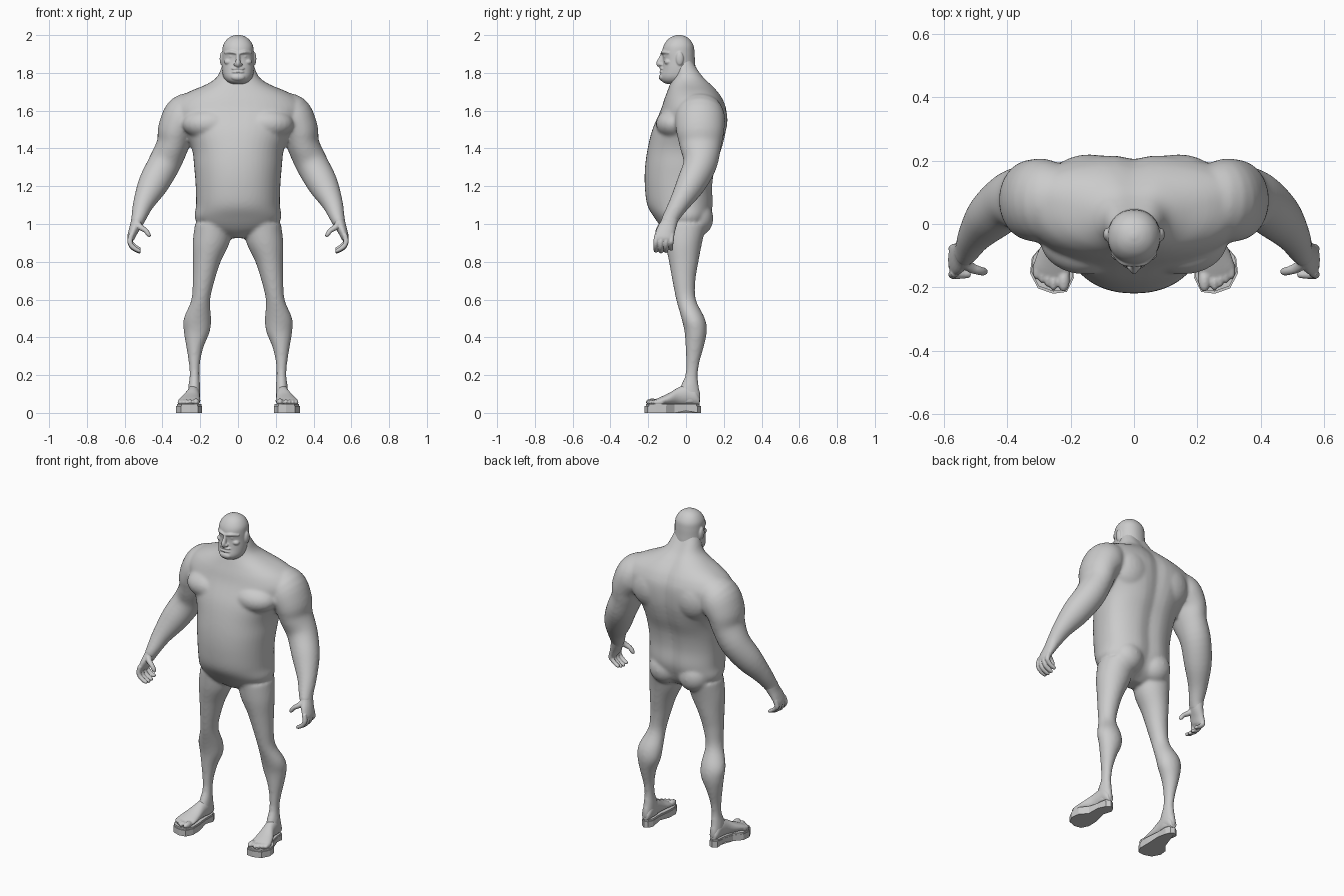
import bpy, bmesh, math
from mathutils import Vector

skin = bpy.data.materials.new("plain_grey")
skin.diffuse_color = (0.6, 0.6, 0.6, 1)
SIDES = (1, -1)


def loft(bm, rings):
    """Skin a list of equal point rings and cap both ends."""
    rows = [[bm.verts.new(p) for p in r] for r in rings]
    n = len(rows[0])
    for a, b in zip(rows, rows[1:]):
        for i in range(n):
            j = (i + 1) % n
            bm.faces.new((a[i], a[j], b[j], b[i]))
    bm.faces.new(rows[0][::-1])
    bm.faces.new(rows[-1])


def smooth_rows(rows, steps=4):
    """Catmull-Rom interpolation between rows of numbers."""
    out = []
    for i in range(len(rows) - 1):
        p0, p1, p2 = rows[max(i - 1, 0)], rows[i], rows[i + 1]
        p3 = rows[min(i + 2, len(rows) - 1)]
        for k in range(steps):
            t = k / steps
            out.append([0.5 * (2 * b + (c - a) * t + (2 * a - 5 * b + 4 * c - d) * t * t
                               + (3 * b - a - 3 * c + d) * t ** 3)
                        for a, b, c, d in zip(p0, p1, p2, p3)])
    return out + [list(rows[-1])]


def stack(bm, rows, groove=0.0, power=1.0, n=48):
    """Horizontal sections: z, x centre, half width, front y, back y, widest y."""
    rings = []
    for z, xc, hw, yf, yb, yc in smooth_rows(rows):
        ring = []
        for i in range(n):
            a = 2 * math.pi * i / n
            c, s = math.cos(a), math.sin(a)
            x = hw * math.copysign(abs(c) ** power, c)
            y = (yb - yc if s > 0 else yc - yf) * math.copysign(abs(s) ** power, s)
            if s > 0:
                y -= groove * math.exp(-(x / 0.045) ** 2)
            ring.append((xc + x, yc + y, z))
        rings.append(ring)
    loft(bm, rings)


def tube(bm, rows, sx=1, n=20):
    """Limb along a path: x, y, z, radius front-back, radius sideways."""
    pts = smooth_rows(rows)
    rings = []
    for i, (x, y, z, ru, rv) in enumerate(pts):
        d = Vector(pts[min(i + 1, len(pts) - 1)][:3]) - Vector(pts[max(i - 1, 0)][:3])
        d.normalize()
        u = (Vector((0, 1, 0)) - d * d.y).normalized()
        v = d.cross(u)
        ring = []
        for k in range(n):
            a = 2 * math.pi * k / n
            p = Vector((x, y, z)) + u * ru * math.cos(a) + v * rv * math.sin(a)
            ring.append((p.x * sx, p.y, p.z))
        rings.append(ring)
    loft(bm, rings)


def ball(bm, c, r):
    made = bmesh.ops.create_uvsphere(bm, u_segments=24, v_segments=14, radius=1)
    for v in made["verts"]:
        v.co = [c[i] + v.co[i] * r[i] for i in range(3)]


def finish(name, bm, voxel=0, relax=0):
    bmesh.ops.recalc_face_normals(bm, faces=bm.faces)
    me = bpy.data.meshes.new(name)
    bm.to_mesh(me)
    bm.free()
    me.materials.append(skin)
    ob = bpy.data.objects.new(name, me)
    bpy.context.collection.objects.link(ob)
    if voxel:  # fuse overlapping shapes into one soft skin
        m = ob.modifiers.new("fuse", "REMESH")
        m.mode, m.voxel_size, m.use_smooth_shade = "VOXEL", voxel, True
        s = ob.modifiers.new("relax", "SMOOTH")
        s.factor, s.iterations = 0.5, relax
    return ob


# Body: torso, neck, arms and legs fused together
bm = bmesh.new()
stack(bm, [
    (0.925, 0, 0.04, -0.06, 0.04, 0), (0.97, 0, 0.18, -0.118, 0.10, 0),
    (1.03, 0, 0.228, -0.165, 0.13, 0), (1.10, 0, 0.222, -0.205, 0.148, 0),
    (1.20, 0, 0.224, -0.218, 0.145, 0), (1.30, 0, 0.232, -0.217, 0.16, 0.01),
    (1.40, 0, 0.245, -0.203, 0.195, 0.03), (1.50, 0, 0.295, -0.178, 0.217, 0.06),
    (1.60, 0, 0.355, -0.135, 0.218, 0.08), (1.66, 0, 0.325, -0.115, 0.198, 0.08),
    (1.70, 0, 0.26, -0.1, 0.172, 0.07), (1.74, 0, 0.165, -0.085, 0.137, 0.04),
    (1.78, 0, 0.11, -0.07, 0.1, 0.01), (1.84, 0, 0.085, -0.06, 0.06, -0.01),
    (1.88, 0, 0.07, -0.06, 0.04, -0.02)], groove=0.016, power=0.9)
for sx in SIDES:
    ball(bm, (sx * 0.15, -0.055, 1.53), (0.145, 0.105, 0.085))      # chest
    ball(bm, (sx * 0.10, 0.06, 1.03), (0.095, 0.085, 0.095))        # buttock
    ball(bm, (sx * 0.14, 0.13, 1.55), (0.13, 0.09, 0.13))           # shoulder blade
    tube(bm, [(0.20, 0.08, 1.61, 0.10, 0.09), (0.275, 0.075, 1.575, 0.13, 0.115),
              (0.325, 0.075, 1.50, 0.128, 0.10), (0.345, 0.077, 1.42, 0.112, 0.086),
              (0.39, 0.075, 1.32, 0.09, 0.086), (0.45, 0.025, 1.21, 0.077, 0.08),
              (0.50, -0.035, 1.11, 0.055, 0.056), (0.525, -0.08, 1.035, 0.044, 0.04),
              (0.54, -0.095, 0.995, 0.045, 0.032)], sx, 32)
    legs = [(1.0, 0.03, 0.228, -0.12, 0.11), (0.9, 0.045, 0.24, -0.11, 0.085),
            (0.8, 0.092, 0.239, -0.09, 0.066), (0.7, 0.124, 0.24, -0.072, 0.05),
            (0.6, 0.147, 0.247, -0.052, 0.052), (0.5, 0.143, 0.287, -0.024, 0.1),
            (0.43, 0.149, 0.287, -0.008, 0.11), (0.35, 0.182, 0.274, -0.002, 0.094),
            (0.27, 0.2, 0.261, 0, 0.072), (0.2, 0.204, 0.256, -0.004, 0.062),
            (0.14, 0.2, 0.263, -0.03, 0.068), (0.09, 0.2, 0.266, -0.05, 0.078),
            (0.05, 0.203, 0.262, -0.05, 0.076)]
    stack(bm, [(z, sx * (a + b) / 2, (b - a) / 2, f, k, (f + k) / 2)
               for z, a, b, f, k in legs], n=32)
finish("body", bm, 0.009, 8)

# Head: skull, jaw and facial features
bm = bmesh.new()
stack(bm, [
    (1.742, 0, 0.035, -0.105, -0.01, -0.06), (1.755, 0, 0.06, -0.128, 0.02, -0.05),
    (1.78, 0, 0.078, -0.137, 0.045, -0.04), (1.82, 0, 0.084, -0.128, 0.05, -0.04),
    (1.87, 0, 0.084, -0.122, 0.047, -0.04), (1.91, 0, 0.083, -0.126, 0.045, -0.04),
    (1.945, 0, 0.079, -0.118, 0.04, -0.04), (1.975, 0, 0.061, -0.098, 0.022, -0.038),
    (1.993, 0, 0.036, -0.072, -0.002, -0.037), (2.001, 0, 0.008, -0.045, -0.03, -0.037)],
    power=0.94)
tube(bm, [(0, -0.12, 1.905, 0.012, 0.009), (0, -0.131, 1.875, 0.014, 0.011),
          (0, -0.14, 1.85, 0.018, 0.014), (0, -0.132, 1.837, 0.012, 0.012)])  # nose
ball(bm, (0, -0.124, 1.777), (0.038, 0.02, 0.02))                   # chin
ball(bm, (0, -0.125, 1.823), (0.036, 0.015, 0.008))                 # upper lip
ball(bm, (0, -0.126, 1.805), (0.034, 0.015, 0.008))                 # lower lip
for sx in SIDES:
    tube(bm, [(0.004, -0.125, 1.903, 0.01, 0.007), (0.035, -0.118, 1.91, 0.012, 0.009),
              (0.068, -0.086, 1.906, 0.01, 0.007)], sx)             # brow
    ball(bm, (sx * 0.033, -0.109, 1.887), (0.014, 0.01, 0.008))     # eye
    ball(bm, (sx * 0.05, -0.095, 1.858), (0.024, 0.02, 0.016))      # cheek
    ball(bm, (sx * 0.015, -0.133, 1.845), (0.009, 0.012, 0.008))    # nostril
    ball(bm, (sx * 0.086, -0.033, 1.875), (0.011, 0.02, 0.036))     # ear
finish("head", bm, 0.004, 3)

for sx, side in zip(SIDES, ("left", "right")):
    # Hand: palm, four curled fingers and thumb
    bm = bmesh.new()
    tube(bm, [(0.524, -0.076, 1.045, 0.042, 0.038), (0.538, -0.092, 1.0, 0.044, 0.032),
              (0.555, -0.108, 0.96, 0.05, 0.025), (0.567, -0.115, 0.925, 0.05, 0.02),
              (0.567, -0.117, 0.91, 0.042, 0.012)], sx)
    for i in range(4):
        y = -0.155 + 0.027 * i
        drop = (0.004, 0, 0.003, 0.014)[i]
        tube(bm, [(0.564, y, 0.945, 0.012, 0.014), (0.572, y - 0.004, 0.91, 0.014, 0.014),
                  (0.564, y - 0.006, 0.882 + drop, 0.013, 0.013),
                  (0.543, y - 0.006, 0.864 + drop, 0.012, 0.012),
                  (0.521, y - 0.004, 0.853 + drop, 0.011, 0.01),
                  (0.515, y - 0.004, 0.851 + drop, 0.005, 0.005)], sx, 12)
    tube(bm, [(0.538, -0.115, 1.005, 0.02, 0.018), (0.515, -0.137, 0.982, 0.017, 0.016),
              (0.489, -0.147, 0.965, 0.014, 0.013), (0.474, -0.15, 0.945, 0.013, 0.012),
              (0.465, -0.15, 0.932, 0.006, 0.006)], sx, 12)
    finish(side + "_hand", bm, 0.004, 3)

    # Foot: instep wedge and five toes
    bm = bmesh.new()
    rows = smooth_rows([(0.072, 0.233, 0.02, 0.085), (0.05, 0.233, 0.031, 0.13),
                        (0.01, 0.234, 0.034, 0.15), (-0.04, 0.24, 0.038, 0.135),
                        (-0.09, 0.252, 0.052, 0.105), (-0.14, 0.259, 0.06, 0.082),
                        (-0.17, 0.259, 0.054, 0.068)])
    loft(bm, [[(sx * (xc + hw * math.cos(k * math.pi / 12)), y,
                (0.04 + top) / 2 + (top - 0.04) / 2 * math.sin(k * math.pi / 12))
               for k in range(24)] for y, xc, hw, top in rows])
    ball(bm, (sx * 0.222, -0.178, 0.058), (0.019, 0.036, 0.018))
    for i in range(4):
        ball(bm, (sx * (0.254 + 0.018 * i), -0.181 + 0.012 * i, 0.056),
             (0.012, 0.03, 0.015))
    finish(side + "_foot", bm, 0.005, 3)

    # Sandal: angular sole with a thin footbed on top
    outline = [(0.235, 0.08), (0.26, 0.062), (0.268, 0.0), (0.283, -0.06),
               (0.322, -0.105), (0.328, -0.155), (0.303, -0.203), (0.255, -0.22),
               (0.212, -0.214), (0.19, -0.17), (0.191, -0.11), (0.2, -0.03),
               (0.198, 0.04), (0.212, 0.07)]
    for name, z0, z1, grow in (("sole", 0, 0.037, 1), ("footbed", 0.037, 0.047, 0.95)):
        bm = bmesh.new()
        rings = [[(sx * (0.25 + (x - 0.25) * grow), -0.07 + (y + 0.07) * grow,
                   0.012 if z == 0 and -0.05 < y < 0.02 else z)
                  for x, y in outline] for z in (z0, z1)]
        loft(bm, rings)
        finish(side + "_" + name, bm)
